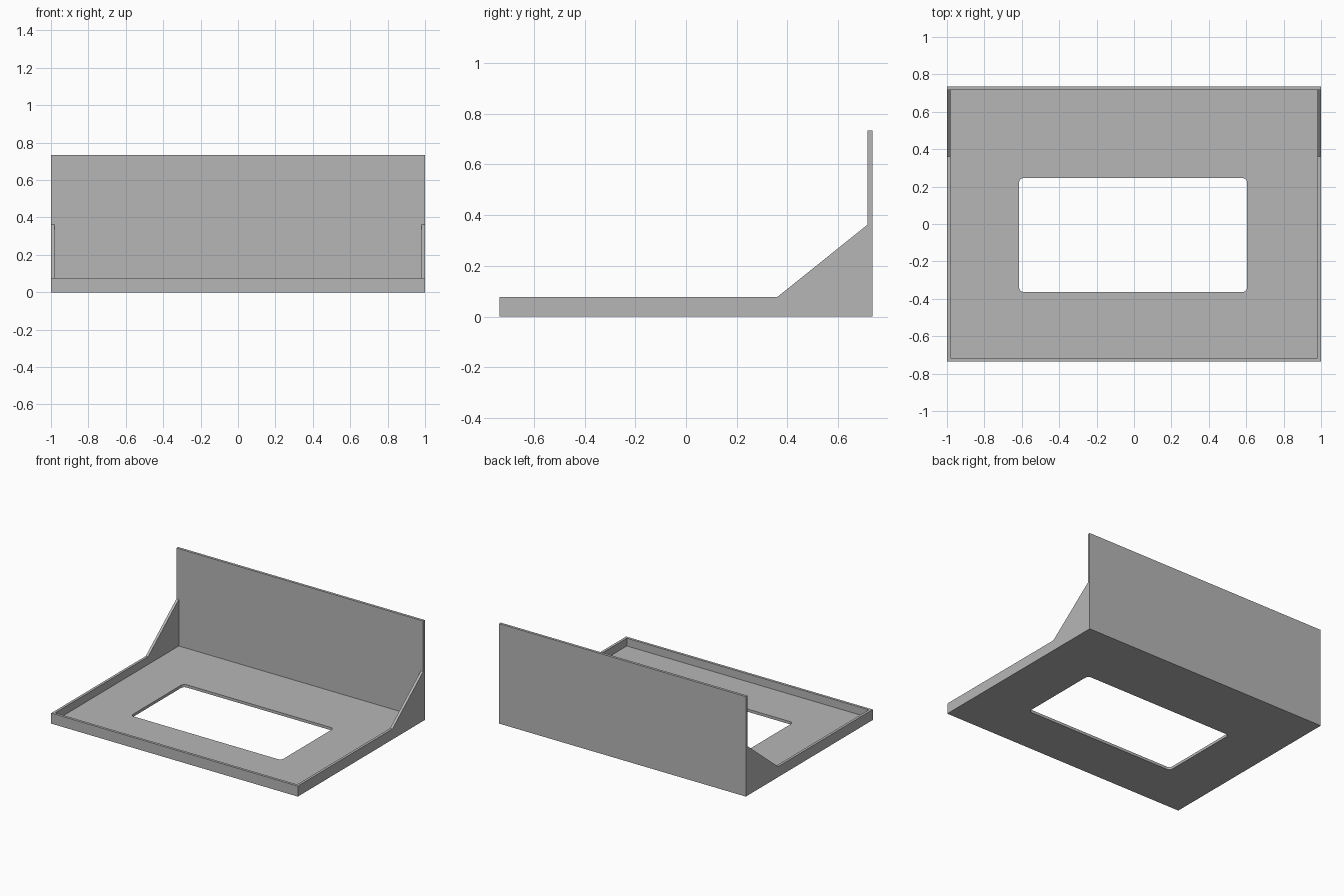
import bpy, bmesh
from math import cos, sin, pi

cube = bpy.data.objects.get("Cube")
if cube:
    bpy.data.objects.remove(cube, do_unlink=True)

# Main dimensions
HALF_X, HALF_Y, TOP = 1.0, 0.735, 0.733
RIM, GUSSET_TOP, GUSSET_START = 0.077, 0.362, 0.36
WALL, FLOOR = 0.019, 0.02

grey = bpy.data.materials.new("plain_grey")
grey.use_nodes = True
colour = (0.47, 0.47, 0.47, 1)
grey.diffuse_color = colour
grey.node_tree.nodes["Principled BSDF"].inputs["Base Color"].default_value = colour


def prism(name, outline, direction):
    """Extrude a closed outline of 3D points along a direction."""
    bm = bmesh.new()
    face = bm.faces.new([bm.verts.new(p) for p in outline])
    moved = bmesh.ops.extrude_face_region(bm, geom=[face])["geom"]
    bmesh.ops.translate(bm, vec=direction,
                        verts=[v for v in moved if isinstance(v, bmesh.types.BMVert)])
    bmesh.ops.recalc_face_normals(bm, faces=bm.faces)
    mesh = bpy.data.meshes.new(name)
    bm.to_mesh(mesh)
    bm.free()
    mesh.materials.append(grey)
    obj = bpy.data.objects.new(name, mesh)
    bpy.context.collection.objects.link(obj)
    return obj


def rounded_rectangle(x0, x1, y0, y1, radius, z, steps=6):
    corners = [(x1 - radius, y1 - radius), (x0 + radius, y1 - radius),
               (x0 + radius, y0 + radius), (x1 - radius, y0 + radius)]
    points = []
    for quarter, (cx, cy) in enumerate(corners):
        for i in range(steps + 1):
            a = (quarter + i / steps) * pi / 2
            points.append((cx + radius * cos(a), cy + radius * sin(a), z))
    return points


def cut(target, cutter):
    mod = target.modifiers.new(cutter.name, "BOOLEAN")
    mod.operation = "DIFFERENCE"
    mod.solver = "EXACT"
    mod.object = cutter
    cutter.hide_render = True
    cutter.display_type = "WIRE"
    bpy.context.view_layer.objects.active = target
    bpy.ops.object.modifier_apply(modifier=mod.name)
    bpy.data.objects.remove(cutter, do_unlink=True)


# Tray body: side silhouette with rim, sloped gusset and tall back, swept across
inner_y = HALF_Y - WALL
inner_x = HALF_X - WALL
profile = [(-HALF_Y, 0), (HALF_Y, 0), (HALF_Y, TOP), (inner_y, TOP),
           (inner_y, GUSSET_TOP), (GUSSET_START, RIM), (-HALF_Y, RIM)]
tray = prism("tray_with_back_panel", [(-HALF_X, y, z) for y, z in profile],
             (2 * HALF_X, 0, 0))

# Hollow the inside, leaving thin walls and the floor
cavity = prism("cavity_cutter",
               [(-inner_x, -inner_y, FLOOR), (inner_x, -inner_y, FLOOR),
                (inner_x, inner_y, FLOOR), (-inner_x, inner_y, FLOOR)], (0, 0, 1))
cut(tray, cavity)

# Rounded window through the floor
window = prism("window_cutter",
               rounded_rectangle(-0.615, 0.605, -0.364, 0.246, 0.027, -0.1), (0, 0, 0.2))
cut(tray, window)
